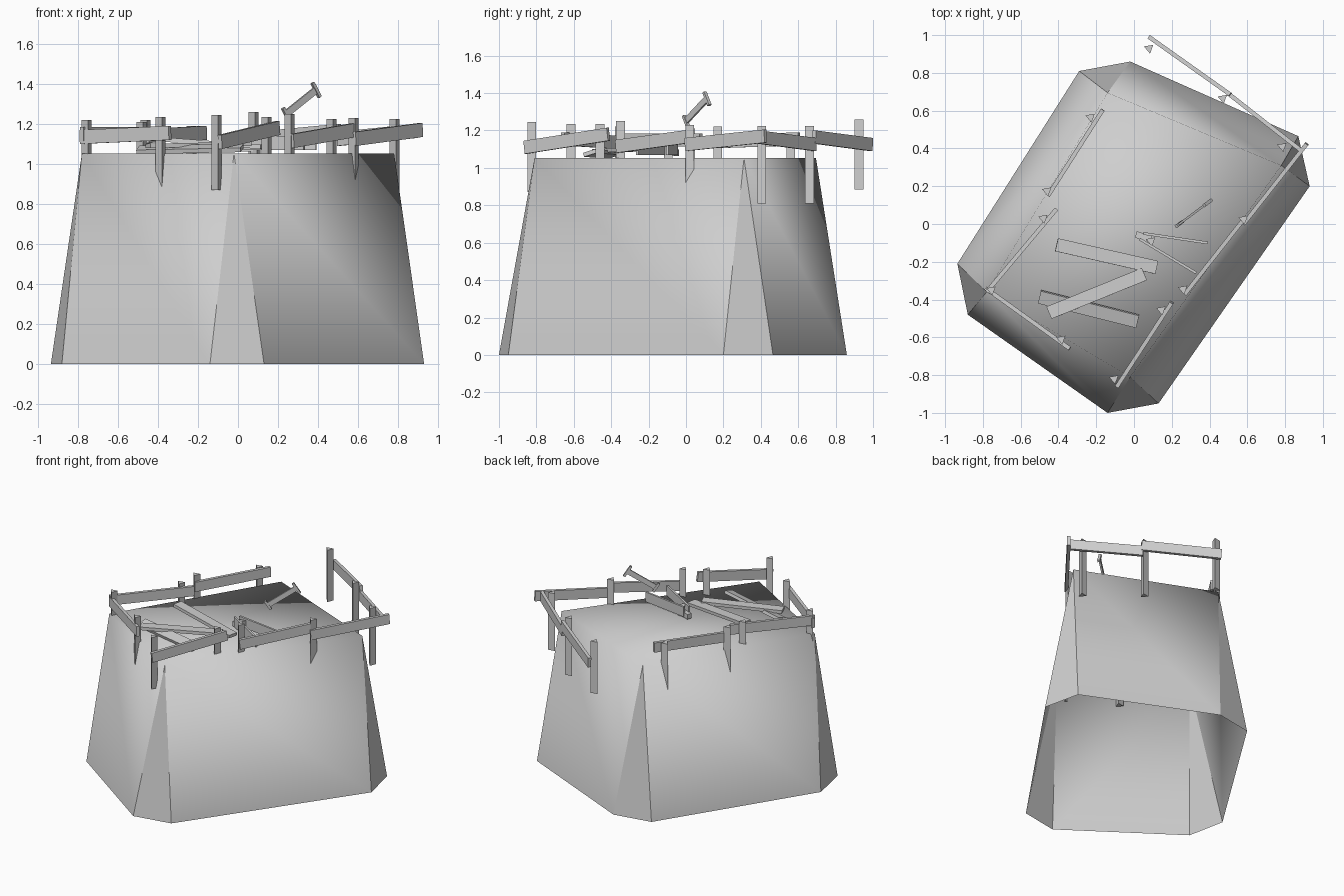
import bpy, bmesh, math
from mathutils import Vector, Matrix

if "Cube" in bpy.data.objects:
    bpy.data.objects.remove(bpy.data.objects["Cube"])

grey = bpy.data.materials.new("light grey")
grey.diffuse_color = (0.62, 0.62, 0.62, 1)
grey.use_nodes = True
grey.node_tree.nodes["Principled BSDF"].inputs["Base Color"].default_value = grey.diffuse_color


def finish(name, bm):
    bmesh.ops.recalc_face_normals(bm, faces=bm.faces)
    me = bpy.data.meshes.new(name)
    bm.to_mesh(me)
    bm.free()
    me.materials.append(grey)
    ob = bpy.data.objects.new(name, me)
    bpy.context.collection.objects.link(ob)
    return ob


def board(name, a, b, height=0.07, thick=0.022, up=(0, 0, 1)):
    """Plank from a to b; its wide direction follows 'up'."""
    a, b, up = Vector(a), Vector(b), Vector(up)
    along = (b - a).normalized()
    side = along.cross(up).normalized()
    wide = side.cross(along)
    m = Matrix((along * (b - a).length, side * thick, wide * height)).transposed().to_4x4()
    m.translation = (a + b) / 2
    bm = bmesh.new()
    bmesh.ops.create_cube(bm, size=1, matrix=m)
    return finish(name, bm)


def post(name, x, y, bottom, top, r=0.029):
    """Upright three-sided stake."""
    bm = bmesh.new()
    ring = []
    for z in (bottom, top):
        ring.append([bm.verts.new((x + r * math.cos(t), y + r * math.sin(t), z))
                     for t in (math.radians(d) for d in (-80, 40, 160))])
    lo, hi = ring
    bm.faces.new(lo)
    bm.faces.new(hi)
    for i in range(3):
        j = (i + 1) % 3
        bm.faces.new((lo[i], lo[j], hi[j], hi[i]))
    return finish(name, bm)


# Mound: eight-sided open foot narrowing to a four-cornered top
foot = [(-0.29, 0.81), (-0.02, 0.86), (0.87, 0.465), (0.93, 0.2),
        (0.13, -0.95), (-0.14, -1.0), (-0.88, -0.48), (-0.935, -0.21)]
crown = [(-0.14, 0.695), (0.78, 0.31), (-0.02, -0.81), (-0.78, -0.36)]
bm = bmesh.new()
f = [bm.verts.new((x, y, 0)) for x, y in foot]
c = [bm.verts.new((x, y, 1.052)) for x, y in crown]
bm.faces.new(c)
for i in range(4):
    j = (i + 1) % 4
    corner = bm.faces.new((f[2 * i], f[2 * i + 1], c[i]))
    for e in corner.edges:
        e.smooth = False
    bm.faces.new((f[2 * i + 1], f[2 * j], c[j], c[i]))
for face in bm.faces:
    face.smooth = True
finish("mound", bm)

# Fence rails around the top
rails = [((0.08, 0.99, 1.125), (0.51, 0.685, 1.165)),
         ((0.50, 0.69, 1.125), (0.89, 0.385, 1.165)),
         ((0.915, 0.425, 1.17), (0.58, 0.0, 1.125)),
         ((0.585, 0.03, 1.17), (0.27, -0.37, 1.115)),
         ((0.20, -0.415, 1.18), (-0.09, -0.86, 1.11)),
         ((-0.785, -0.34, 1.135), (-0.34, -0.66, 1.155)),
         ((-0.41, 0.08, 1.15), (-0.78, -0.36, 1.15)),
         ((-0.165, 0.605, 1.155), (-0.455, 0.15, 1.14))]
for n, (a, b) in enumerate(rails):
    board(f"fence_rail_{n + 1}", a, b)

# Fence posts
posts = [(0.08, 0.93, 0.885, 1.26), (0.47, 0.665, 0.81, 1.225),
         (0.785, 0.41, 0.81, 1.225), (0.58, 0.025, 0.9, 1.23),
         (0.26, -0.345, 0.88, 1.25), (0.145, -0.455, 0.87, 1.235),
         (-0.105, -0.82, 0.87, 1.245), (-0.385, -0.61, 0.86, 1.235),
         (-0.755, -0.35, 0.87, 1.22), (-0.48, 0.03, 0.86, 1.21),
         (-0.46, 0.175, 0.86, 1.22), (-0.23, 0.565, 0.84, 1.19)]
for n, p in enumerate(posts):
    post(f"fence_post_{n + 1}", *p)

# Planks lying flat on the ground
board("fallen_plank_1", (-0.41, -0.11, 1.125), (0.12, -0.23, 1.085), up=(0, 1, 0))
board("fallen_plank_2", (-0.5, -0.385, 1.07), (0.02, -0.515, 1.08), up=(0, 1, 0.3))
board("fallen_plank_3", (-0.45, -0.47, 1.09), (0.055, -0.265, 1.10), up=(0, 1, 0))

# Small planks standing on edge, with a short tie across them
board("edge_plank_1", (0.05, -0.05, 1.105), (0.39, -0.10, 1.105), thick=0.014)
board("edge_plank_2", (0.03, -0.08, 1.105), (0.33, -0.26, 1.105), thick=0.014)
board("short_tie_1", (0.01, -0.055, 1.08), (0.09, -0.08, 1.08), 0.035, 0.035)
post("short_stake", 0.09, -0.09, 1.05, 1.13)

# Tilted tool: thin handle with a crossbar at each end
low, high = Vector((0.24, 0.0, 1.25)), Vector((0.39, 0.112, 1.37))
board("tool_handle", low, high, 0.035, 0.012)
along = (high - low).normalized()
across = along.cross(Vector((0, 0, 1))).cross(along).normalized()
for name, p, half in (("tool_head", high, 0.042), ("tool_grip", low, 0.035)):
    board(name, p - across * half, p + across * half, 0.016, 0.018, up=along)
